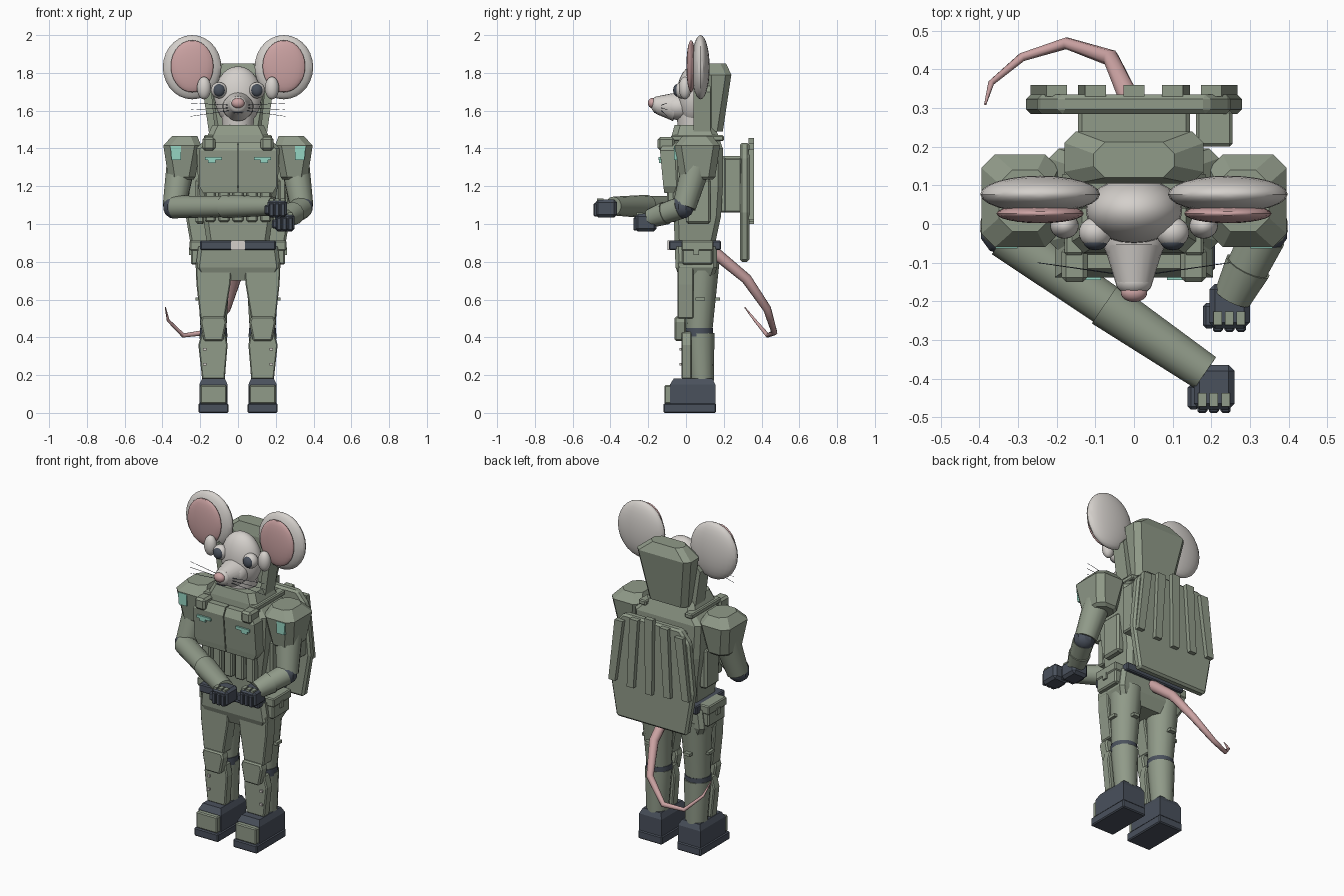
import bpy, bmesh
from mathutils import Vector

cube = bpy.data.objects.get("Cube")
if cube:
    bpy.data.objects.remove(cube, do_unlink=True)


def material(name, rgb):
    m = bpy.data.materials.new(name)
    m.use_nodes = True
    m.diffuse_color = (*rgb, 1)
    m.node_tree.nodes["Principled BSDF"].inputs["Base Color"].default_value = (*rgb, 1)
    return m


GREEN = material("sage green", (0.28, 0.325, 0.25))
DARK = material("charcoal", (0.068, 0.082, 0.108))
FUR = material("pale fur", (0.66, 0.63, 0.60))
PINK = material("soft pink", (0.60, 0.365, 0.365))
MINT = material("mint", (0.30, 0.66, 0.54))
SIDES = ((-1, "right_"), (1, "left_"))


def finish(name, bm, mat, smooth=False, bevel=0):
    bmesh.ops.recalc_face_normals(bm, faces=bm.faces)
    me = bpy.data.meshes.new(name)
    bm.to_mesh(me)
    bm.free()
    me.materials.append(mat)
    ob = bpy.data.objects.new(name, me)
    bpy.context.collection.objects.link(ob)
    if bevel:
        mod = ob.modifiers.new("Bevel", "BEVEL")
        mod.width, mod.segments = bevel, 1
    if smooth:
        bpy.ops.object.select_all(action="DESELECT")
        ob.select_set(True)
        bpy.context.view_layer.objects.active = ob
        bpy.ops.object.shade_smooth_by_angle()
    return ob


def skin(name, mat, rings, **kw):
    # closed skin over equal-sized point rings
    bm = bmesh.new()
    vs = [[bm.verts.new(p) for p in r] for r in rings]
    n = len(vs[0])
    for a, b in zip(vs, vs[1:]):
        for i in range(n):
            bm.faces.new((a[i], a[(i + 1) % n], b[(i + 1) % n], b[i]))
    bm.faces.new(vs[0])
    bm.faces.new(vs[-1])
    return finish(name, bm, mat, **kw)


def loft(name, mat, rings, c=0.0, s=1, **kw):
    # stack of rectangles (z, x0, x1, y0, y1) with corners cut by c
    out = []
    for z, x0, x1, y0, y1 in rings:
        if c:
            pts = [(x0 + c, y0), (x1 - c, y0), (x1, y0 + c), (x1, y1 - c),
                   (x1 - c, y1), (x0 + c, y1), (x0, y1 - c), (x0, y0 + c)]
        else:
            pts = [(x0, y0), (x1, y0), (x1, y1), (x0, y1)]
        out.append([(s * x, y, z) for x, y in pts])
    return skin(name, mat, out, **kw)


def box(name, mat, x0, x1, y0, y1, z0, z1, s=1, bevel=0):
    return loft(name, mat, [(z0, x0, x1, y0, y1), (z1, x0, x1, y0, y1)], s=s, bevel=bevel)


def plate(name, mat, outline, y0, y1, s=1, **kw):
    # x-z outline given thickness along y
    return skin(name, mat, [[(s * x, y, z) for x, z in outline] for y in (y0, y1)], **kw)


def tube(name, mat, a, b, ra, rb, seg=14):
    a, b = Vector(a), Vector(b)
    bm = bmesh.new()
    bmesh.ops.create_cone(bm, cap_ends=True, segments=seg, radius1=ra, radius2=rb, depth=(b - a).length)
    bm.transform((b - a).to_track_quat("Z", "Y").to_matrix().to_4x4())
    bmesh.ops.translate(bm, verts=bm.verts, vec=(a + b) / 2)
    return finish(name, bm, mat, smooth=True)


def ball(name, mat, at, size, u=24, v=14):
    bm = bmesh.new()
    bmesh.ops.create_uvsphere(bm, u_segments=u, v_segments=v, radius=1)
    bmesh.ops.scale(bm, verts=bm.verts, vec=size)
    bmesh.ops.translate(bm, verts=bm.verts, vec=at)
    return finish(name, bm, mat, smooth=True)


# Legs and boots
for s, p in SIDES:
    box(p + "boot_sole", DARK, 0.05, 0.21, -0.12, 0.16, 0, 0.05, s, 0.006)
    loft(p + "boot", DARK, [(0.05, 0.055, 0.205, -0.085, 0.155), (0.15, 0.055, 0.205, -0.085, 0.155),
                            (0.182, 0.07, 0.19, -0.065, 0.14)], s=s)
    box(p + "toe_cap", GREEN, 0.06, 0.2, -0.115, -0.08, 0.05, 0.147, s, 0.006)
    tube(p + "calf", GREEN, (s * .13, .085, .17), (s * .13, .075, .42), .062, .076)
    tube(p + "knee_band", DARK, (s * .13, .07, .405), (s * .13, .07, .45), .074, .074)
    tube(p + "thigh", GREEN, (s * .13, .07, .44), (s * .13, .085, .8), .07, .092)
    plate(p + "shin_guard", GREEN, [(.07, .18), (.19, .18), (.21, .36), (.19, .43), (.07, .43), (.055, .36)],
          -0.025, 0.03, s, bevel=0.006)
    for z in (0.25, 0.33):
        box(p + "shin_stud", FUR, 0.168, 0.184, -0.034, -0.02, z, z + 0.014, s)
    plate(p + "knee_guard", GREEN, [(.08, .38), (.18, .38), (.2, .48), (.19, .51), (.07, .51), (.06, .48)],
          -0.06, 0.0, s, bevel=0.008)
    plate(p + "thigh_guard", GREEN, [(.07, .5), (.2, .5), (.22, .68), (.225, .8), (.03, .8), (.04, .68)],
          -0.045, 0.04, s, bevel=0.006)
    box(p + "thigh_clip", GREEN, 0.19, 0.225, 0.05, 0.1, 0.595, 0.612, s)
    box(p + "rear_thigh_clip", GREEN, 0.11, 0.15, 0.14, 0.18, 0.595, 0.612, s)
    # Belt pouches
    box(p + "belt_pouch", GREEN, 0.185, 0.25, -0.02, 0.14, 0.785, 0.905, s, 0.008)
    box(p + "pouch_flap", GREEN, 0.185, 0.256, -0.025, 0.145, 0.86, 0.912, s, 0.006)
    box(p + "pouch_clasp", GREEN, 0.25, 0.26, 0.04, 0.07, 0.835, 0.875, s)

# Trunk and belt
loft("pelvis", GREEN, [(.7, -.19, .19, -.03, .14), (.77, -.225, .225, -.055, .165), (.88, -.21, .21, -.06, .165)], c=0.02)
box("belt", DARK, -0.2, 0.2, -0.09, 0.185, 0.862, 0.912, bevel=0.006)
box("belt_buckle", FUR, -0.036, 0.036, -0.097, -0.08, 0.862, 0.912)
loft("torso", GREEN, [(.9, -.165, .165, -.06, .155), (1.04, -.185, .185, -.065, .185), (1.2, -.21, .21, -.07, .195),
                      (1.4, -.22, .22, -.07, .195), (1.47, -.15, .15, -.05, .17)], c=0.025)
loft("collar", GREEN, [(1.42, -.185, .185, -.08, .18), (1.47, -.16, .16, -.075, .17),
                       (1.525, -.135, .135, -.06, .15)], c=0.03)
for i in range(5):
    x = (i - 2) * 0.074
    box("abdomen_rib", GREEN, x - 0.028, x + 0.028, -0.1, -0.05, 1.01, 1.2, bevel=0.008)
for s, p in SIDES:
    loft(p + "chest_plate", GREEN, [(1.165, .003, .185, -.115, -.05), (1.2, .003, .205, -.12, -.05),
                                    (1.39, .003, .205, -.138, -.05), (1.435, .003, .17, -.115, -.05)], s=s)
    box(p + "chest_bar", MINT, 0.085, 0.175, -0.145, -0.13, 1.338, 1.355, s)
    box(p + "chest_tab", MINT, 0.12, 0.158, -0.142, -0.127, 1.322, 1.338, s)
    box(p + "strap_pad", GREEN, 0.12, 0.188, -0.15, -0.06, 1.39, 1.46, s, 0.012)
    box(p + "shoulder_strap", GREEN, 0.13, 0.18, -0.08, 0.2, 1.44, 1.47, s, 0.006)
    box(p + "side_armor", GREEN, 0.175, 0.225, 0.0, 0.13, 1.0, 1.24, s, 0.012)
    # Shoulders
    loft(p + "shoulder", GREEN, [(1.235, .235, .355, -.02, .14), (1.25, .225, .37, -.035, .155),
                                 (1.415, .195, .395, -.06, .18), (1.465, .215, .35, -.02, .14)], c=0.035, s=s)
    plate(p + "shoulder_badge", MINT, [(.302, 1.34), (.352, 1.34), (.358, 1.412), (.302, 1.412)],
          -0.063, -0.03, s)
    tube(p + "upper_arm", GREEN, (s * .3, .06, 1.33), (s * .338, -.01, 1.09), .078, .062)
    ball(p + "elbow", DARK, (s * .338, -.02, 1.09), (.062, .062, .062), 10, 7)


# Forearms and hands
def arm(p, elbow, wrist, x, y, z):
    e, w = Vector(elbow), Vector(wrist)
    mid = e.lerp(w, 0.5)
    tube(p + "forearm", GREEN, e, mid, .06, .056)
    tube(p + "cuff", GREEN, mid, w, .062, .05)
    box(p + "hand", DARK, x - .05, x + .055, y - .055, y + .06, z - .045, z + .05, bevel=0.015)
    box(p + "thumb", DARK, x - .066, x - .035, y - .055, y + .01, z - .03, z + .02, bevel=0.008)
    for i in range(3):
        k = x - 0.028 + i * 0.03
        box(p + "knuckle", GREEN, k - .011, k + .011, y - .047, y - .012, z + .035, z + .056)
        box(p + "finger", DARK, k - .013, k + .013, y - .064, y - .04, z - .04, z + .03, bevel=0.005)


arm("right_", (-.335, -.03, 1.09), (.185, -.385, 1.095), .205, -.425, 1.08)
arm("left_", (.335, -.03, 1.085), (.255, -.19, 1.03), .245, -.215, 1.005)

# Head
ball("head", FUR, (0, .035, 1.675), (.125, .085, .16))
tube("neck", FUR, (0, .04, 1.47), (0, .04, 1.58), .08, .09)
ball("muzzle_base", FUR, (0, -.035, 1.62), (.082, .09, .07))
tube("muzzle", FUR, (0, -.06, 1.62), (0, -.155, 1.63), .076, .047, 20)
ball("muzzle_tip", FUR, (0, -.15, 1.63), (.048, .035, .046))
ball("nose", PINK, (0, -.178, 1.64), (.034, .024, .027))
box("mouth", DARK, -0.025, 0.025, -0.17, -0.13, 1.588, 1.594)
for s, p in SIDES:
    ball(p + "eyeball", FUR, (s * .1, -.022, 1.708), (.043, .04, .043))
    ball(p + "pupil", DARK, (s * .1, -.046, 1.708), (.031, .022, .033))
    ball(p + "cheek_tuft", FUR, (s * .18, -.005, 1.72), (.037, .033, .06))
    ball(p + "ear", FUR, (s * .243, .077, 1.83), (.155, .048, .17))
    ball(p + "inner_ear", PINK, (s * .243, .027, 1.835), (.113, .025, .138))
    for r in (-1, 0, 1):
        tube(p + "whisker", DARK, (s * .04, -.13, 1.615 + r * .014),
             (s * .25, -.1, 1.605 + r * .035), .0018, .001, 5)
    plate(p + "hood_cheek", GREEN, [(.12, 1.49), (.155, 1.49), (.185, 1.7), (.16, 1.73), (.14, 1.7)], 0.04, 0.13, s)

# Hood
loft("hood", GREEN, [(1.49, -.13, .13, .105, .195), (1.79, -.18, .18, .105, .24),
                     (1.85, -.105, .105, .12, .212)], c=0.03)

# Backpack
box("pack_mount", GREEN, -0.145, 0.145, 0.17, 0.3, 1.06, 1.36, bevel=0.01)
box("pack_side_box", GREEN, 0.16, 0.255, 0.2, 0.295, 1.06, 1.35, bevel=0.008)
plate("pack_panel", GREEN, [(-.235, .8), (.235, .8), (.28, 1.06), (.25, 1.36), (.19, 1.43),
                            (-.19, 1.43), (-.25, 1.36), (-.28, 1.06)], 0.285, 0.335, bevel=0.012)
for i in range(-2, 3):
    top, low = i * 0.1, i * 0.123
    z0, z1 = 1.0 + abs(i) * 0.012, 1.455 - abs(i) * 0.03
    plate("pack_rib", GREEN, [(low - .022, z0), (low + .022, z0), (top + .027, z1), (top - .027, z1)], 0.33, 0.36)

# Tail
path = [(0, .15, .85, 32), (-.01, .32, .71, 28), (-.06, .43, .55, 22), (-.175, .468, .425, 16),
        (-.29, .432, .41, 12), (-.37, .365, .49, 8), (-.385, .31, .56, 3)]
cu = bpy.data.curves.new("tail", "CURVE")
cu.dimensions = "3D"
cu.bevel_depth, cu.bevel_resolution, cu.use_fill_caps = 0.001, 2, True
sp = cu.splines.new("POLY")
sp.points.add(len(path) - 1)
for pt, (x, y, z, r) in zip(sp.points, path):
    pt.co, pt.radius = (x, y, z, 1), r
cu.materials.append(PINK)
bpy.context.collection.objects.link(bpy.data.objects.new("tail", cu))
